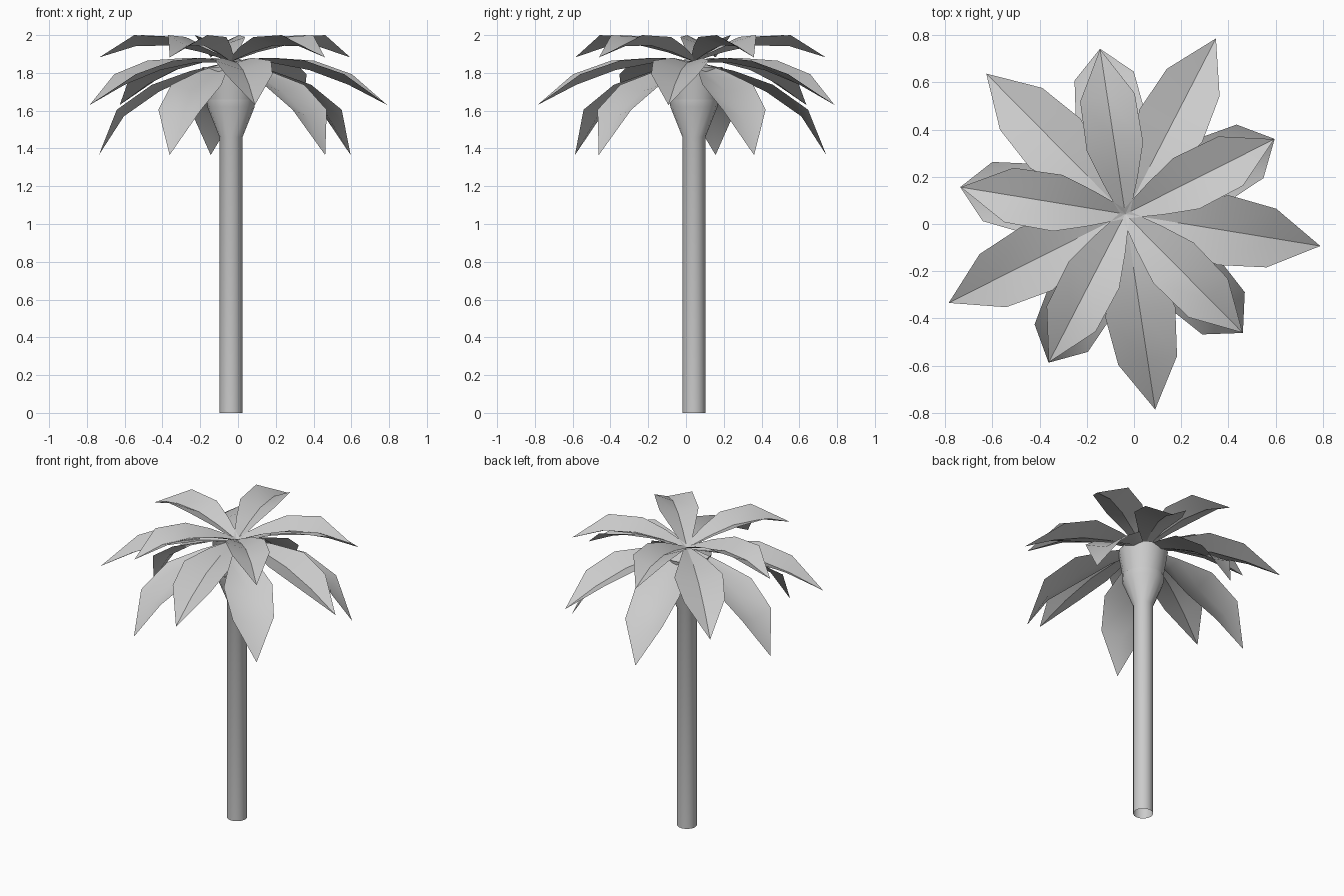
import bpy, bmesh
from math import sin, cos, radians, pi

if "Cube" in bpy.data.objects:
    bpy.data.objects.remove(bpy.data.objects["Cube"])

CX, CY = -0.037, 0.042      # trunk axis


def finish(name, bm, angle):
    mesh = bpy.data.meshes.new(name)
    bm.to_mesh(mesh)
    bm.free()
    ob = bpy.data.objects.new(name, mesh)
    bpy.context.collection.objects.link(ob)
    ob.location = (CX, CY, 0)
    bpy.ops.object.select_all(action='DESELECT')
    ob.select_set(True)
    bpy.context.view_layer.objects.active = ob
    bpy.ops.object.shade_smooth_by_angle(angle=radians(angle))
    return ob


# Open-ended lathe of (radius, z)
def lathe(name, profile, sides=16):
    bm = bmesh.new()
    rings = [[bm.verts.new((r * cos(2 * pi * i / sides), r * sin(2 * pi * i / sides), z))
              for i in range(sides)] for r, z in profile]
    for a, b in zip(rings, rings[1:]):
        for i in range(sides):
            j = (i + 1) % sides
            bm.faces.new((a[i], a[j], b[j], b[i]))
    finish(name, bm, 35)


# One ring of five V-folded leaves.
# rib: (radius, z) of the fold; rim: (radius, z, half width) of both edges
def leaf_tier(name, start, rib, rim, crease):
    for k in range(5):
        a = radians(start + 72 * k)
        bm = bmesh.new()

        def vert(r, z, w=0):
            return bm.verts.new((r * cos(a) - w * sin(a), r * sin(a) + w * cos(a), z))

        mid = [vert(r, z) for r, z in rib]
        tip = mid[-1]
        for s in (-1, 1):
            edge = [vert(r, z, s * w) for r, z, w in rim] + [tip]
            for i in range(len(mid) - 1):
                quad = [mid[i], mid[i + 1], edge[i + 1], edge[i]]
                if edge[i + 1] is tip:
                    quad.pop(2)
                bm.faces.new(quad if s > 0 else quad[::-1])
        finish(f"{name}_{k + 1}", bm, crease)


# Trunk and the flared collar under the crown
lathe("trunk", [(0.061, 0), (0.061, 1.46), (0.125, 1.62), (0.128, 1.66)])
lathe("collar", [(0.124, 1.66), (0.152, 1.83)])

# Crown in three tiers
leaf_tier("upper_leaf", 26.7,
          [(0, 1.86), (0.16, 1.91), (0.32, 1.945), (0.51, 1.942), (0.707, 1.882)],
          [(0, 1.87, 0.02), (0.145, 1.94, 0.075), (0.29, 1.99, 0.121), (0.5, 2.0, 0.117)], 25)
leaf_tier("middle_leaf", -9.3,
          [(0, 1.855), (0.21, 1.855), (0.42, 1.815), (0.628, 1.738), (0.838, 1.63)],
          [(0, 1.86, 0.02), (0.21, 1.88, 0.08), (0.42, 1.865, 0.15), (0.628, 1.793, 0.126)], 25)
leaf_tier("lower_leaf", 26.7,
          [(0, 1.855), (0.195, 1.79), (0.387, 1.70), (0.575, 1.57), (0.709, 1.365)],
          [(0, 1.86, 0.02), (0.205, 1.81, 0.08), (0.40, 1.737, 0.15), (0.592, 1.605, 0.127)], 40)
